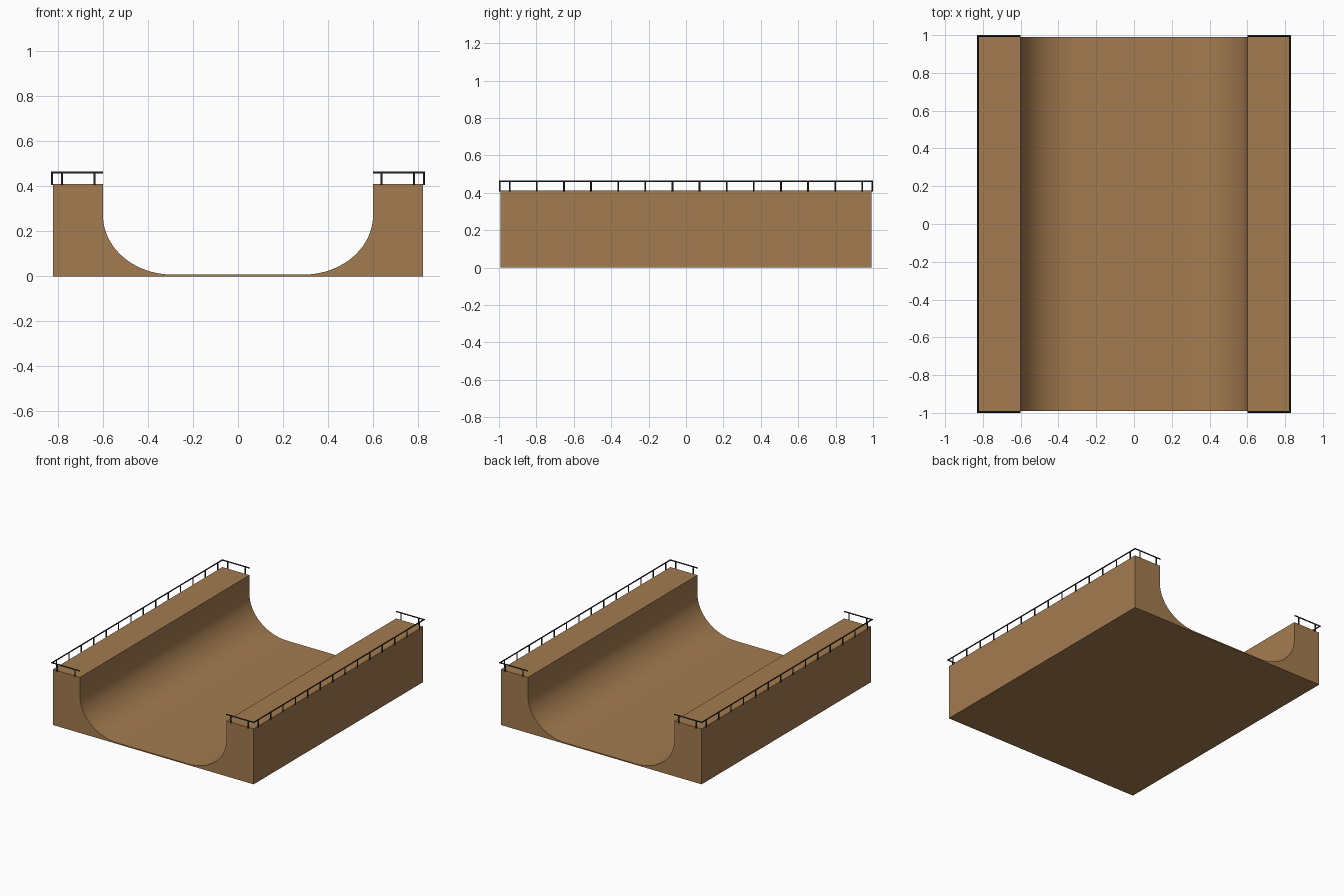
import bpy, bmesh, math
from mathutils import Vector, Matrix

if "Cube" in bpy.data.objects:
    bpy.data.objects.remove(bpy.data.objects["Cube"])


def material(name, colour):
    m = bpy.data.materials.new(name)
    m.diffuse_color = (*colour, 1)
    m.use_nodes = True
    m.node_tree.nodes["Principled BSDF"].inputs["Base Color"].default_value = m.diffuse_color
    return m


def finish(bm, name, mat, angle):
    bmesh.ops.recalc_face_normals(bm, faces=bm.faces)
    mesh = bpy.data.meshes.new(name)
    bm.to_mesh(mesh)
    bm.free()
    mesh.materials.append(mat)
    ob = bpy.data.objects.new(name, mesh)
    bpy.context.collection.objects.link(ob)
    bpy.ops.object.select_all(action='DESELECT')
    ob.select_set(True)
    bpy.context.view_layer.objects.active = ob
    bpy.ops.object.shade_smooth_by_angle(angle=math.radians(angle))
    return ob


def rod(bm, a, b, r):
    a, b = Vector(a), Vector(b)
    d = b - a
    rot = Vector((0, 0, 1)).rotation_difference(d).to_matrix().to_4x4()
    bmesh.ops.create_cone(bm, cap_ends=True, segments=8, radius1=r, radius2=r,
                          depth=d.length, matrix=Matrix.Translation((a + b) / 2) @ rot)


wood = material("brown_wood", (0.37, 0.20, 0.08))
metal = material("dark_metal", (0.03, 0.033, 0.03))

W, L, H = 0.822, 0.991, 0.411          # half width, half length, deck height
LIP, FLAT, FLOOR, RISE = 0.60, 0.29, 0.008, 0.272

# Ramp: U-shaped profile extruded along y
N = 20
right = []
for i in range(N + 1):
    t = math.pi / 2 * i / N
    right.append((FLAT + (LIP - FLAT) * math.sin(t),
                  FLOOR + (RISE - FLOOR) * (1 - math.cos(t))))
right += [(LIP, H), (W, H), (W, 0)]
profile = right + [(-x, z) for x, z in reversed(right)]
bm = bmesh.new()
face = bm.faces.new([bm.verts.new((x, -L, z)) for x, z in profile])
ext = bmesh.ops.extrude_face_region(bm, geom=[face])
bmesh.ops.translate(bm, vec=(0, 2 * L, 0),
                    verts=[v for v in ext["geom"] if isinstance(v, bmesh.types.BMVert)])
finish(bm, "half_pipe_ramp", wood, 30)

# Railings: a bar around three sides of each deck, carried on short posts
R = 0.0045
X, Y, TOP, BASE = 0.8255, 1 - R, 0.461, 0.406
for side, name in ((-1, "left_railing"), (1, "right_railing")):
    bm = bmesh.new()
    rod(bm, (side * X, -Y, TOP), (side * X, Y, TOP), R)
    for i in range(14):
        y = -0.9425 + 0.145 * i
        rod(bm, (side * X, y, BASE), (side * X, y, TOP), R)
    for end in (-1, 1):
        rod(bm, (side * LIP, end * Y, TOP), (side * (X + R), end * Y, TOP), R)
        for x in (0.637, 0.782):
            rod(bm, (side * x, end * Y, BASE), (side * x, end * Y, TOP), R)
    finish(bm, name, metal, 50)
